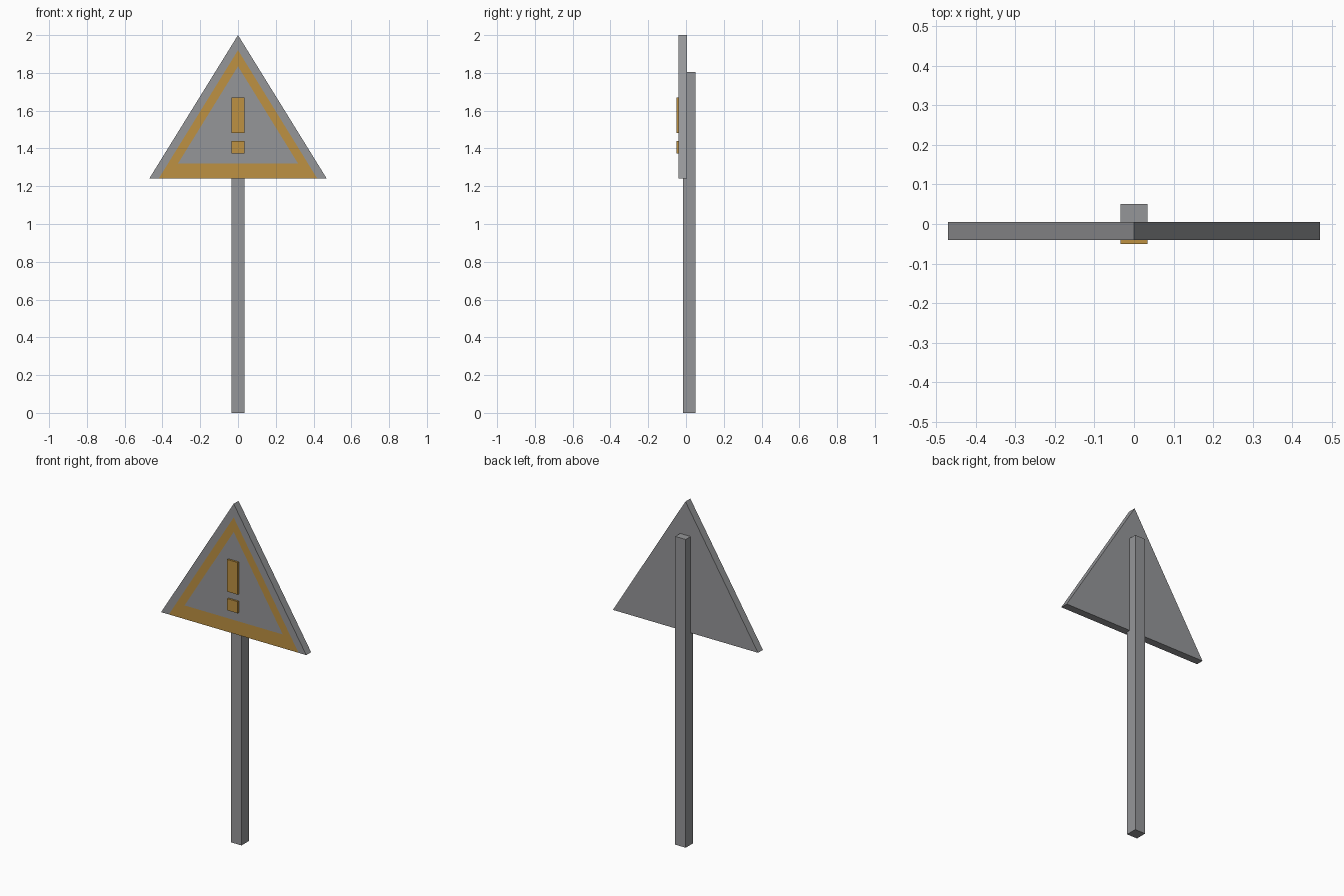
import bpy, bmesh

if "Cube" in bpy.data.objects:
    bpy.data.objects.remove(bpy.data.objects["Cube"])


def material(name, rgb):
    m = bpy.data.materials.new(name)
    m.diffuse_color = (*rgb, 1.0)
    m.use_nodes = True
    m.node_tree.nodes["Principled BSDF"].inputs["Base Color"].default_value = m.diffuse_color
    return m


GREY = material("metal grey", (0.30, 0.305, 0.315))
ORANGE = material("warning orange", (0.51, 0.285, 0.055))


def finish(name, bm, mats):
    bmesh.ops.recalc_face_normals(bm, faces=bm.faces)
    me = bpy.data.meshes.new(name)
    bm.to_mesh(me)
    bm.free()
    for m in mats:
        me.materials.append(m)
    ob = bpy.data.objects.new(name, me)
    bpy.context.collection.objects.link(ob)
    return ob


def box(name, lo, hi, mat):
    bm = bmesh.new()
    bmesh.ops.create_cube(bm, size=1.0)
    for v in bm.verts:
        v.co = [(a + b) / 2 + c * (b - a) for a, b, c in zip(lo, hi, v.co)]
    return finish(name, bm, [mat])


FRONT, BACK = -0.04, 0.005

# Square post, let into the back of the plate
box("post", (-0.034, -0.016, 0), (0.034, 0.051, 1.804), GREY)

# Triangular plate with the orange band cut into its front face
bm = bmesh.new()


def triangle(half, base, apex, y):
    return [bm.verts.new(p) for p in ((-half, y, base), (half, y, base), (0, y, apex))]


rim = triangle(0.47, 1.24, 2.0, FRONT)
band = triangle(0.42, 1.24, 1.92, FRONT)
panel = triangle(0.318, 1.32, 1.835, FRONT)
back = triangle(0.47, 1.24, 2.0, BACK)

bm.faces.new(panel)
bm.faces.new(back[::-1])
for i in range(3):
    j = (i + 1) % 3
    # orange band section
    bm.faces.new((band[i], band[j], panel[j], panel[i])).material_index = 1
    if i == 0:
        # bottom edge, where the band meets the rim of the plate
        bm.faces.new((rim[0], back[0], back[1], rim[1], band[1], band[0]))
    else:
        # grey rim and sloping side
        bm.faces.new((rim[i], rim[j], band[j], band[i]))
        bm.faces.new((rim[i], back[i], back[j], rim[j]))
finish("sign_plate", bm, [GREY, ORANGE])

# Raised exclamation mark
for name, z0, z1 in (("mark_bar", 1.481, 1.669), ("mark_dot", 1.372, 1.44)):
    box(name, (-0.034, -0.051, z0), (0.034, FRONT, z1), ORANGE)
